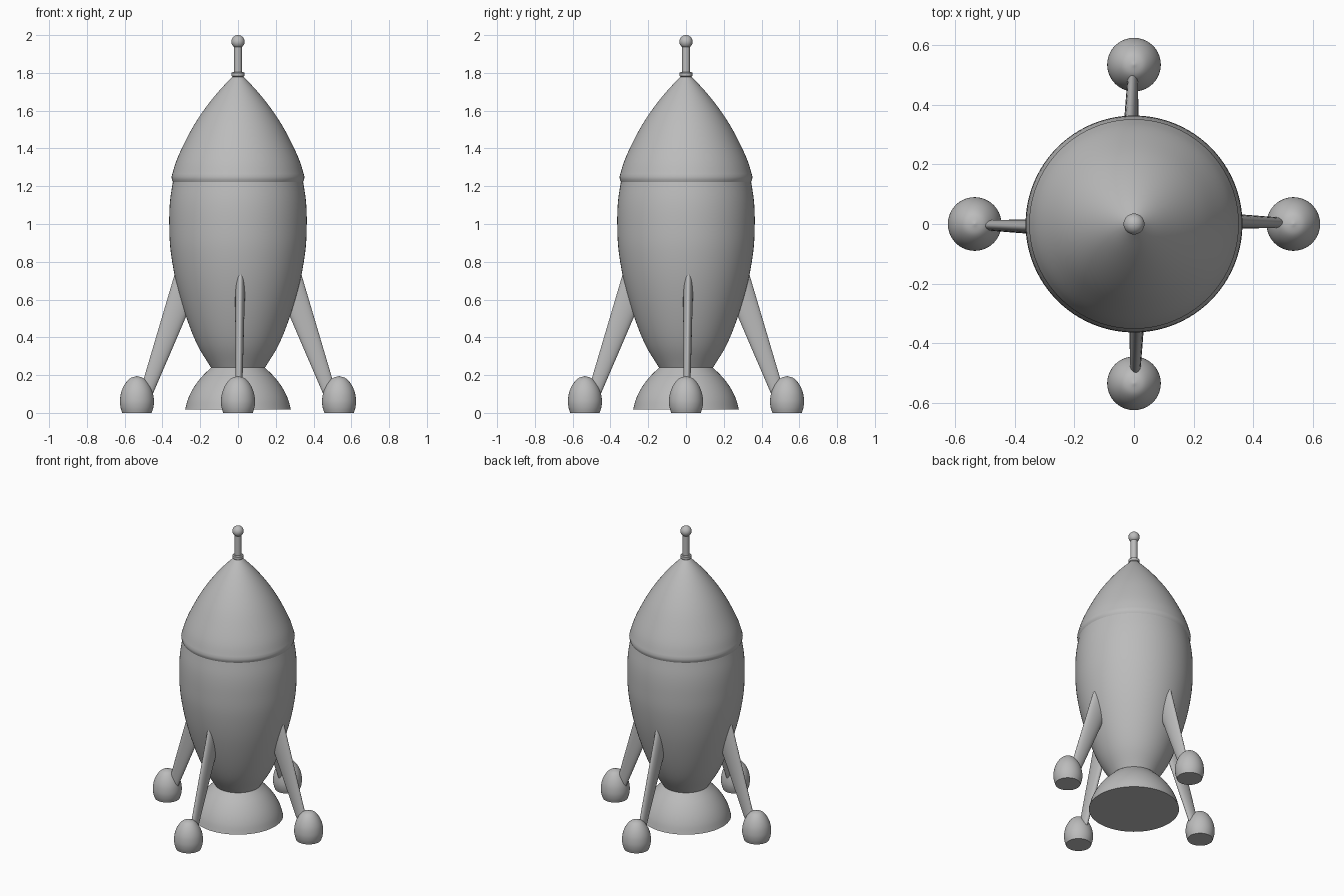
import bpy
import bmesh
from math import sin, cos, pi, radians
from mathutils import Vector, Matrix

cube = bpy.data.objects.get("Cube")
if cube:
    bpy.data.objects.remove(cube, do_unlink=True)

grey = bpy.data.materials.new("plain grey")
grey.use_nodes = True
grey.diffuse_color = (0.5, 0.5, 0.5, 1)
grey.node_tree.nodes["Principled BSDF"].inputs["Base Color"].default_value = (0.5, 0.5, 0.5, 1)


def smooth_path(points, steps=5):
    """Catmull-Rom curve through the profile points."""
    pts = [Vector(p) for p in points]
    pts = [2 * pts[0] - pts[1]] + pts + [2 * pts[-1] - pts[-2]]
    path = []
    for a, b, c, d in zip(pts, pts[1:], pts[2:], pts[3:]):
        for i in range(steps):
            t = i / steps
            path.append(0.5 * (2 * b + (c - a) * t + (2 * a - 5 * b + 4 * c - d) * t**2
                               + (3 * b - a - 3 * c + d) * t**3))
    return path + [pts[-2]]


def loft(name, rings, place=Matrix()):
    """Bridge a stack of equal rings and cap both ends."""
    bm = bmesh.new()
    loops = [[bm.verts.new(p) for p in ring] for ring in rings]
    n = len(loops[0])
    for low, high in zip(loops, loops[1:]):
        for i in range(n):
            j = (i + 1) % n
            bm.faces.new((low[i], low[j], high[j], high[i]))
    bm.faces.new(loops[0][::-1])
    bm.faces.new(loops[-1])
    bmesh.ops.remove_doubles(bm, verts=bm.verts, dist=1e-5)
    bmesh.ops.recalc_face_normals(bm, faces=bm.faces)
    bm.transform(place)
    mesh = bpy.data.meshes.new(name)
    bm.to_mesh(mesh)
    bm.free()
    mesh.materials.append(grey)
    obj = bpy.data.objects.new(name, mesh)
    bpy.context.collection.objects.link(obj)
    bpy.ops.object.select_all(action='DESELECT')
    obj.select_set(True)
    bpy.context.view_layer.objects.active = obj
    bpy.ops.object.shade_smooth_by_angle(angle=radians(35))
    return obj


def ellipse(cx, cy, z, rx, ry, n):
    return [(cx + rx * cos(2 * pi * i / n), cy + ry * sin(2 * pi * i / n), z) for i in range(n)]


def lathe(name, profile, n=64, place=Matrix()):
    # Tiny tip radius keeps the end cap valid
    return loft(name, [ellipse(0, 0, z, max(r, 0.001), max(r, 0.001), n) for r, z in profile], place)


# Hull, nose and engine bell
lathe("hull", smooth_path([(0.143, 0.24), (0.215, 0.36), (0.275, 0.51), (0.327, 0.69),
                           (0.357, 0.86), (0.364, 1.0), (0.36, 1.12), (0.342, 1.24)]), 96)
lathe("nose_cone", [(0.335, 1.22), (0.344, 1.222), (0.35, 1.235)]
      + smooth_path([(0.352, 1.25), (0.328, 1.33), (0.288, 1.42), (0.235, 1.52),
                     (0.172, 1.615), (0.1, 1.705), (0.022, 1.787)]), 96)
lathe("engine_bell", smooth_path([(0.28, 0.018), (0.264, 0.075), (0.237, 0.13),
                                  (0.197, 0.185), (0.143, 0.24)]))

# Antenna
lathe("antenna_collar", [(0.028, 1.778), (0.034, 1.783), (0.034, 1.8), (0.028, 1.805)], 32)
lathe("antenna_rod", [(0.021, 1.78), (0.021, 1.95)], 32)
lathe("antenna_ball", [(0.035 * sin(pi * i / 16), 1.965 - 0.035 * cos(pi * i / 16))
                       for i in range(17)], 32)

# Four slanted legs with egg-shaped feet
foot_profile = smooth_path([(0.078, 0), (0.087, 0.03), (0.09, 0.065), (0.083, 0.11),
                            (0.064, 0.152), (0.036, 0.183), (0, 0.195)])
for k, side in enumerate(("left", "back", "right", "front")):
    turn = Matrix.Rotation(k * pi / 2, 4, 'Z')
    rings = []
    for i in range(13):
        t = i / 12
        z = 0.1 + 0.68 * t
        outer, inner = 0.523 - 0.296 * (z - 0.1), 0.451 - 0.43 * (z - 0.1)
        rings.append(ellipse((outer + inner) / 2, 0.004 + 0.009 * t, z,
                             (outer - inner) / 2, 0.018 + 0.01 * t, 32))
    loft(side + "_leg", rings, turn)
    lathe(side + "_foot", foot_profile, 40, turn @ Matrix.Translation((0.535, 0, 0)))
